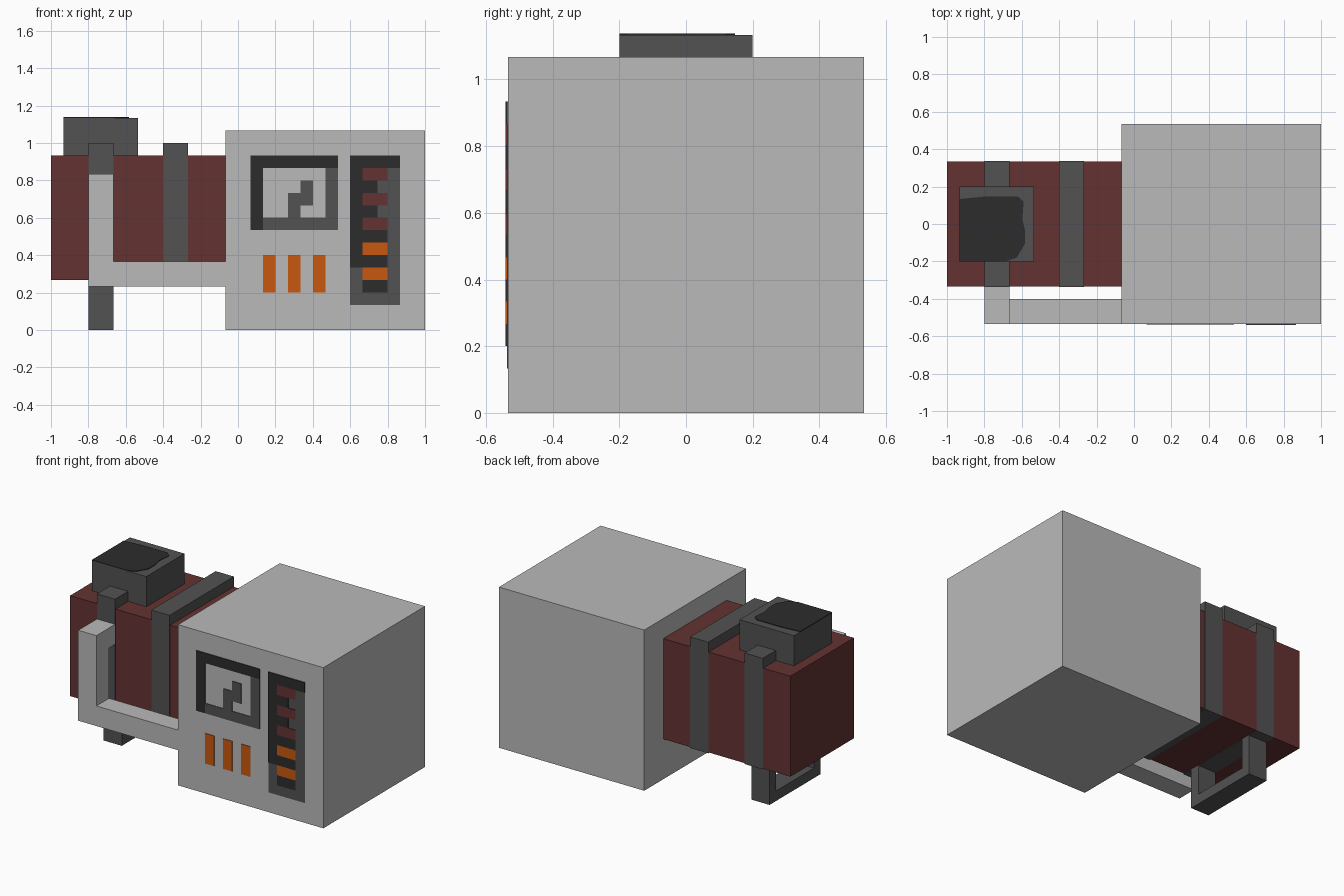
import bpy
import bmesh
from mathutils import Vector

cube = bpy.data.objects.get("Cube")
if cube:
    bpy.data.objects.remove(cube, do_unlink=True)

U = 1 / 15          # modelling grid step
T = 0.06            # plate thickness in grid steps


def material(name, rgb):
    lin = [(c / 255 / 12.92) if c < 11 else ((c / 255 + 0.055) / 1.055) ** 2.4 for c in rgb]
    m = bpy.data.materials.new(name)
    m.use_nodes = True
    m.diffuse_color = (*lin, 1)
    bsdf = m.node_tree.nodes["Principled BSDF"]
    bsdf.inputs["Base Color"].default_value = (*lin, 1)
    bsdf.inputs["Roughness"].default_value = 0.8
    return m


LIGHT = material("light grey", (186, 186, 186))
GREY = material("dark grey", (82, 82, 82))
BLACK = material("near black", (44, 44, 44))
RED = material("dark red", (100, 50, 50))
ORANGE = material("orange", (200, 88, 16))


def prism(name, mat, pts, axis, a, b):
    """Extrude a 2D profile along an axis from a to b (grid steps)."""
    place = {"x": lambda p, d: (d, p[0], p[1]),
             "y": lambda p, d: (p[0], d, p[1]),
             "z": lambda p, d: (p[0], p[1], d)}[axis]
    bm = bmesh.new()
    face = bm.faces.new([bm.verts.new(Vector(place(p, a)) * U) for p in pts])
    ext = bmesh.ops.extrude_face_region(bm, geom=[face])
    moved = [g for g in ext["geom"] if isinstance(g, bmesh.types.BMVert)]
    bmesh.ops.translate(bm, verts=moved, vec=Vector(place((0, 0), b - a)) * U)
    bmesh.ops.recalc_face_normals(bm, faces=bm.faces)
    mesh = bpy.data.meshes.new(name)
    bm.to_mesh(mesh)
    bm.free()
    mesh.materials.append(mat)
    ob = bpy.data.objects.new(name, mesh)
    bpy.context.collection.objects.link(ob)
    return ob


def box(name, mat, x, y, z):
    pts = [(x[0], y[0]), (x[1], y[0]), (x[1], y[1]), (x[0], y[1])]
    return prism(name, mat, pts, "z", *z)


def plate(name, mat, x, z, layer=1):
    """Thin painted panel on the front of the main housing."""
    return box(name, mat, x, (-8 - T * layer, -7.95), z)


# Main housing and side tank
box("housing", LIGHT, (-1, 15), (-8, 8), (0, 16))
box("tank", RED, (-15, -1), (-5, 5), (4, 14))

# Straps wrap the tank flush and stand proud on top
for name, x in (("outer_strap", -12), ("inner_strap", -6)):
    box(name, GREY, (x, x + 2), (-5 - T, 5 + T), (4 - T, 15))

# Filler cap with dark top patch
box("cap", GREY, (-14, -8), (-3, 3), (14, 17))
patch = [(-14, -3), (-10.3, -3), (-9.4, -2.7), (-8.75, -1.6), (-8.75, -0.5),
         (-8.95, 0.4), (-8.85, 1.8), (-9.3, 2.2), (-12, 2.2), (-14, 2.0)]
prism("cap_patch", BLACK, patch, "z", 16.95, 17 + T)

# U-shaped foot under the tank
foot = [(-4, 4), (-4, 0), (4, 0), (4, 4), (3, 4), (3, 1), (-3, 1), (-3, 4)]
prism("foot_loop", GREY, foot, "x", -12, -10)

# Pipe from housing, up and back into the tank
pipe = [(-1, 3.5), (-1, 5.5), (-10, 5.5), (-10, 12.5), (-12, 12.5), (-12, 3.5)]
prism("pipe", LIGHT, pipe, "y", -8, -6)
box("pipe_inlet", LIGHT, (-12, -10), (-6, -5), (10.5, 12.5))

# Screen frame, dark on the top and left
plate("screen_frame_top", BLACK, (1, 8), (13, 14))
plate("screen_frame_left", BLACK, (1, 2), (8, 13))
plate("screen_frame_right", GREY, (7, 8), (8, 13))
plate("screen_frame_bottom", GREY, (2, 7), (8, 9))

# Stepped mark on the screen
plate("screen_mark_low", GREY, (4, 5), (9, 11))
plate("screen_mark_high", GREY, (5, 6), (10, 12))

# Three orange buttons
for i in range(3):
    plate(f"button_{i + 1}", ORANGE, (2 + 2 * i, 3 + 2 * i), (3, 6))

# Gauge panel: grey backing, black shading, coloured level bars
plate("gauge_panel", GREY, (9, 13), (2, 14))
plate("gauge_shade_top", BLACK, (9, 13), (13, 14), 2)
plate("gauge_shade_left", BLACK, (9, 10), (5, 13), 2)
for i in range(5):
    top = 13 - 2 * i
    plate(f"gauge_bar_{i + 1}", RED if i < 3 else ORANGE, (10, 12), (top - 1, top), 2)
    right = 11.2 if i < 2 else 12
    plate(f"gauge_gap_{i + 1}", BLACK, (10, right), (top - 2, top - 1), 2)
